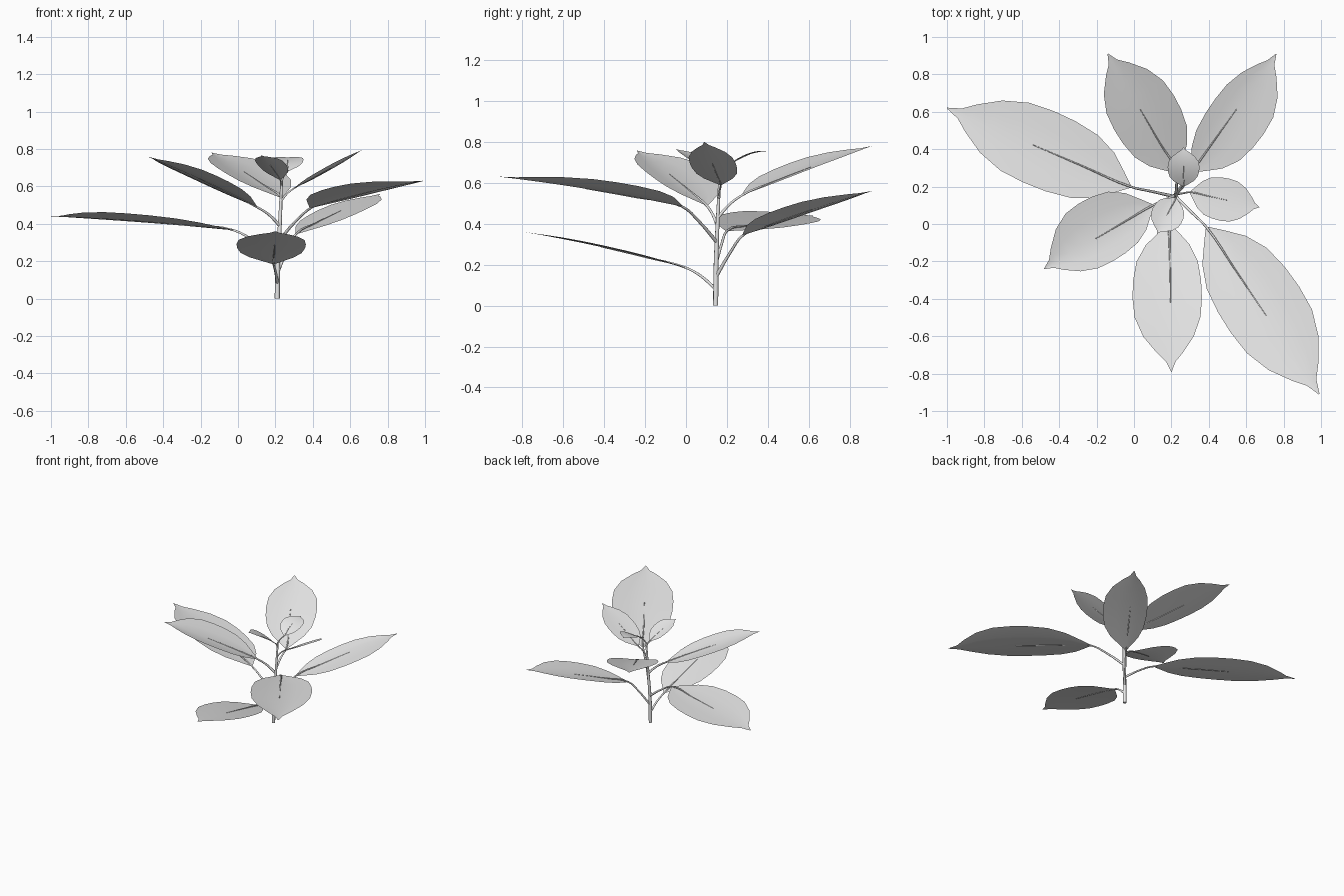
import bpy
from mathutils import Vector

if "Cube" in bpy.data.objects:
    bpy.data.objects.remove(bpy.data.objects["Cube"])

grey = bpy.data.materials.new("pale_grey")
grey.use_nodes = True
grey.diffuse_color = (0.8, 0.8, 0.8, 1)
grey.node_tree.nodes["Principled BSDF"].inputs["Base Color"].default_value = (0.8, 0.8, 0.8, 1)

# Half-width along a leaf: (fraction of length, fraction of full half-width)
OUTLINE = [(0, 0.04), (0.06, 0.3), (0.14, 0.63), (0.25, 0.88), (0.38, 0.98), (0.5, 1),
           (0.63, 0.95), (0.76, 0.73), (0.87, 0.38), (0.93, 0.14), (1, 0.01)]
ACROSS = (-1, -0.5, 0, 0.5, 1)


def tube(name, points, radii):
    """Round tapering tube through the points."""
    curve = bpy.data.curves.new(name, "CURVE")
    curve.dimensions = "3D"
    curve.bevel_depth = 1
    curve.bevel_resolution = 1
    curve.resolution_u = 4
    curve.use_fill_caps = True
    spline = curve.splines.new("BEZIER")
    spline.bezier_points.add(len(points) - 1)
    for bp, point, radius in zip(spline.bezier_points, points, radii):
        bp.co = point
        bp.radius = radius
        bp.handle_left_type = bp.handle_right_type = "AUTO"
    curve.materials.append(grey)
    obj = bpy.data.objects.new(name, curve)
    bpy.context.collection.objects.link(obj)


def leaf(name, base, tip, left, right, joint, arch=0.01, size=1.0, cup=0.15, roll=0.0):
    """Cupped blade from base to tip, with a stalk that runs on as the midrib."""
    base, tip = Vector(base), Vector(tip)
    along = tip - base
    side = Vector((along.y, -along.x, 0)).normalized()

    def centre(t):
        return base + along * t + Vector((0, 0, arch * 4 * t * (1 - t)))

    verts, faces = [], []
    n = len(ACROSS)
    for row, (t, w) in enumerate(OUTLINE):
        for u in ACROSS:
            half = (right if u > 0 else left) * w
            lift = Vector((0, 0, half * (abs(u) ** 1.5 * cup + u * roll)))
            verts.append(centre(t) + side * u * half + lift)
        if row:
            for k in range(n - 1):
                a = (row - 1) * n + k
                faces.append((a, a + 1, a + n + 1, a + n))
    mesh = bpy.data.meshes.new(name)
    mesh.from_pydata(verts, [], faces)
    mesh.materials.append(grey)
    mesh.polygons.foreach_set("use_smooth", [True] * len(faces))
    obj = bpy.data.objects.new(name, mesh)
    bpy.context.collection.objects.link(obj)

    # Stalk rises from the stem, then follows the blade and fades out
    start = stem_at(joint)
    bend = start.lerp(base, 0.5) + Vector((0, 0, 0.012 * size))
    tube(name + "_stalk", [start, bend, base, centre(0.25), centre(0.53)],
         [r * size for r in (0.009, 0.007, 0.006, 0.004, 0.002)])


STEM = [Vector((0.21, 0.145, 0)), Vector((0.213, 0.147, 0.2)),
        Vector((0.225, 0.155, 0.42)), Vector((0.233, 0.165, 0.63))]


def stem_at(z):
    for a, b in zip(STEM, STEM[1:]):
        if z <= b.z:
            return a.lerp(b, (z - a.z) / (b.z - a.z))
    return STEM[-1].copy()


tube("stem", STEM, [0.014, 0.013, 0.01, 0.007])

# Lower leaves
leaf("front_leaf", (0.19, 0.0, 0.185), (0.2, -0.79, 0.36), 0.168, 0.203, 0.08, cup=0.05)
leaf("back_left_leaf", (0.31, 0.28, 0.345), (0.76, 0.91, 0.56), 0.125, 0.195, 0.14, cup=0.1)
leaf("right_leaf", (-0.02, 0.2, 0.365), (-1.0, 0.62, 0.44), 0.205, 0.21, 0.21,
     cup=0.08, roll=-0.13)
leaf("front_left_leaf", (0.39, -0.02, 0.485), (0.99, -0.91, 0.63), 0.233, 0.208, 0.31)

# Upper leaves
leaf("front_right_leaf", (0.1, 0.1, 0.49), (-0.48, -0.24, 0.758), 0.15, 0.208, 0.39)
leaf("back_right_leaf", (0.23, 0.275, 0.54), (-0.14, 0.91, 0.78), 0.175, 0.193, 0.43)
leaf("left_leaf", (0.3, 0.17, 0.59), (0.67, 0.09, 0.8), 0.115, 0.115, 0.52,
     arch=-0.003, size=0.7, cup=0.05)

# Young leaves at the crown
leaf("young_front_leaf", (0.225, 0.14, 0.635), (0.125, -0.05, 0.765), 0.088, 0.085, 0.6, size=0.6)
leaf("young_back_leaf", (0.265, 0.2, 0.68), (0.265, 0.41, 0.755), 0.085, 0.085, 0.63,
     arch=0.02, size=0.6, cup=0.08)
